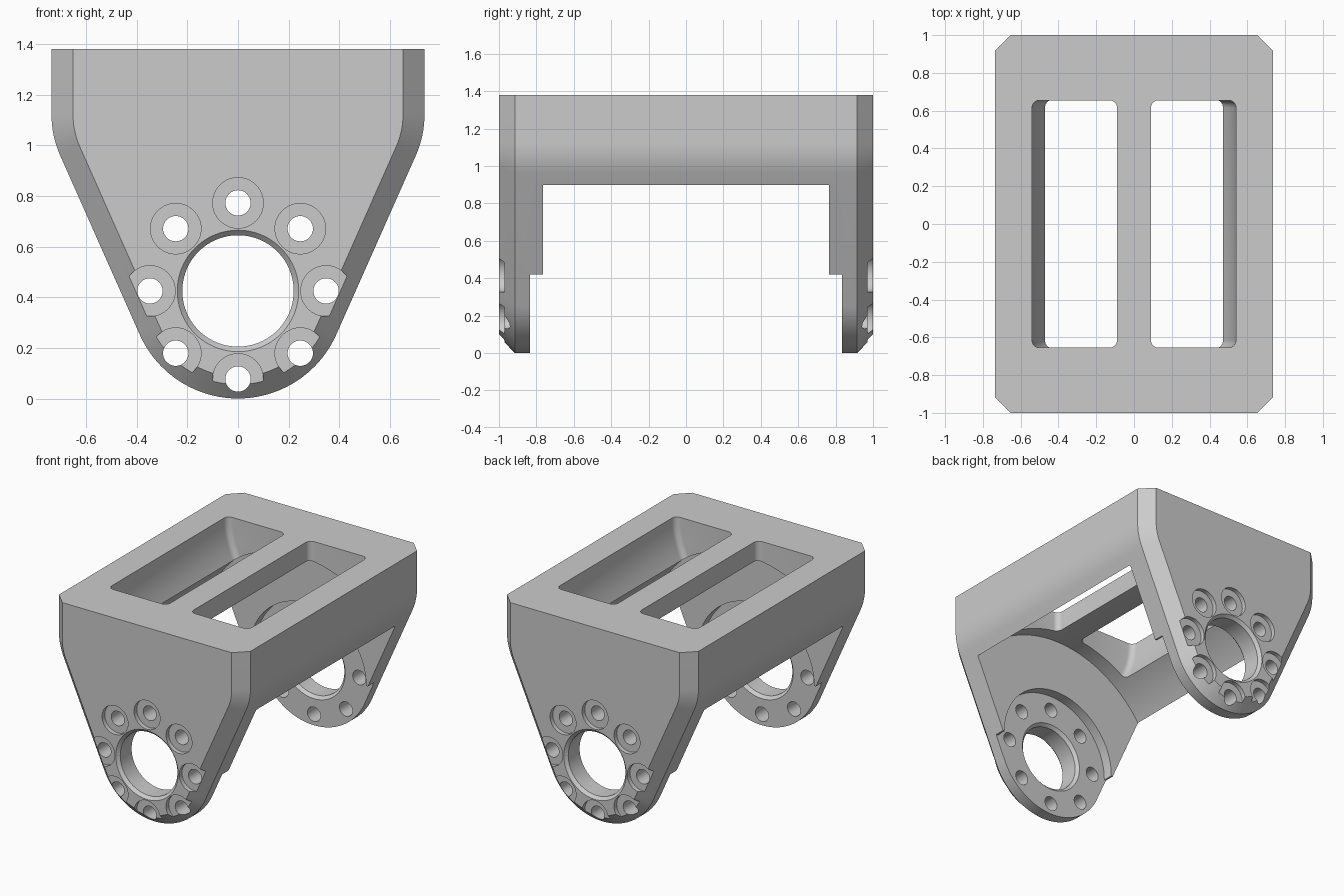
import bpy, bmesh
from math import sin, cos, atan2, radians, pi

if "Cube" in bpy.data.objects:
    bpy.data.objects.remove(bpy.data.objects["Cube"])

HUB_Z, HUB_R, HALF_W, TOP = 0.425, 0.425, 0.737, 1.38
SLOPE, FILLET, CHAMFER = radians(23.94), 0.40, 0.085


def loft(name, loops):
    """Closed solid through equal-length loops of points."""
    bm = bmesh.new()
    rings = [[bm.verts.new(p) for p in lp] for lp in loops]
    n = len(rings[0])
    for a, b in zip(rings, rings[1:]):
        for i in range(n):
            j = (i + 1) % n
            bm.faces.new((a[i], a[j], b[j], b[i]))
    bm.faces.new(rings[0][::-1])
    bm.faces.new(rings[-1])
    bmesh.ops.recalc_face_normals(bm, faces=bm.faces)
    me = bpy.data.meshes.new(name)
    bm.to_mesh(me)
    bm.free()
    ob = bpy.data.objects.new(name, me)
    bpy.context.collection.objects.link(ob)
    return ob


def turned(name, stations, x=0, z=HUB_Z, n=96):
    """Round solid along y from (y, radius) stations."""
    return loft(name, [[(x + r * cos(2 * pi * i / n), y, z + r * sin(2 * pi * i / n))
                        for i in range(n)] for y, r in stations])


def outline(y, d):
    """Plate outline inset by d (top edge stays put)."""
    cx = HALF_W - FILLET
    cz = HUB_Z + (cos(SLOPE) * cx - (HUB_R - FILLET)) / sin(SLOPE)
    half = []
    for i in range(1, 21):
        a = -pi / 2 + (pi / 2 - SLOPE) * i / 20
        half.append(((HUB_R - d) * cos(a), HUB_Z + (HUB_R - d) * sin(a)))
    for i in range(9):
        a = -SLOPE * (1 - i / 8)
        half.append((cx + (FILLET - d) * cos(a), cz + (FILLET - d) * sin(a)))
    half.append((HALF_W - d, TOP))
    pts = [(0, HUB_Z - HUB_R + d)] + half + [(-x, z) for x, z in reversed(half)]
    return [(x, y, z) for x, z in pts]


def rounded_rect(x0, x1, y0, y1, z, r=0.04, n=6):
    pts = []
    for k, (cx, cy) in enumerate([(x1 - r, y1 - r), (x0 + r, y1 - r),
                                  (x0 + r, y0 + r), (x1 - r, y0 + r)]):
        for i in range(n + 1):
            a = (k + i / n) * pi / 2
            pts.append((cx + r * cos(a), cy + r * sin(a), z))
    return pts


# body with chamfered front and back rims
bracket = loft("bracket", [outline(-1, CHAMFER), outline(-1 + CHAMFER, 0),
                           outline(1 - CHAMFER, 0), outline(1, CHAMFER)])


def cut(cutter):
    cutter.hide_render = True
    bpy.context.view_layer.objects.active = bracket
    m = bracket.modifiers.new("cut", 'BOOLEAN')
    m.operation, m.solver, m.object = 'DIFFERENCE', 'EXACT', cutter
    bpy.ops.object.modifier_apply(modifier=m.name)
    bpy.data.objects.remove(cutter, do_unlink=True)


# arched space between the legs
cut(turned("arch_cutter", [(-0.765, 0.825), (0.765, 0.825)], n=128))

# hub recess on the inner leg faces, open below the hub centre
cut(turned("recess_cutter", [(-0.835, 0.45), (0.835, 0.45)]))
cut(loft("recess_slot_cutter", [[(x, y, z) for x, y in
    ((-0.6, -0.835), (0.6, -0.835), (0.6, 0.835), (-0.6, 0.835))] for z in (-0.2, 0.42)]))

# top windows with curved outer walls
levels = [1.42, 1.38] + [1.38 - 0.035 * i for i in range(1, 11)]
for s in (-1, 1):
    loops = []
    for z in levels:
        w = 0.54 - 0.07 * (max(0, TOP - z) / 0.28) ** 2
        x0, x1 = sorted((s * 0.09, s * w))
        loops.append(rounded_rect(x0, x1, -0.655, 0.655, z))
    cut(loft("window_cutter", loops))

# hub bore with chamfered rims on both sides of each leg
for s in (-1, 1):
    cut(turned("bore_cutter", [(s * 0.80, 0.255), (s * 0.835, 0.24), (s * 0.855, 0.22),
                               (s * 0.98, 0.22), (s * 1.0, 0.24), (s * 1.04, 0.28)]))

# ring of eight counterbored screw holes on each leg
for s in (-1, 1):
    for k in range(8):
        a = k * pi / 4
        cut(turned("screw_cutter", [(s * 0.7, 0.05), (s * 0.97, 0.05), (s * 0.97, 0.10),
                                    (s * 1.1, 0.10)],
                   0.348 * cos(a), HUB_Z + 0.348 * sin(a), 40))

bpy.ops.object.select_all(action='DESELECT')
bracket.select_set(True)
bpy.context.view_layer.objects.active = bracket
bpy.ops.object.shade_smooth_by_angle(angle=radians(25))
